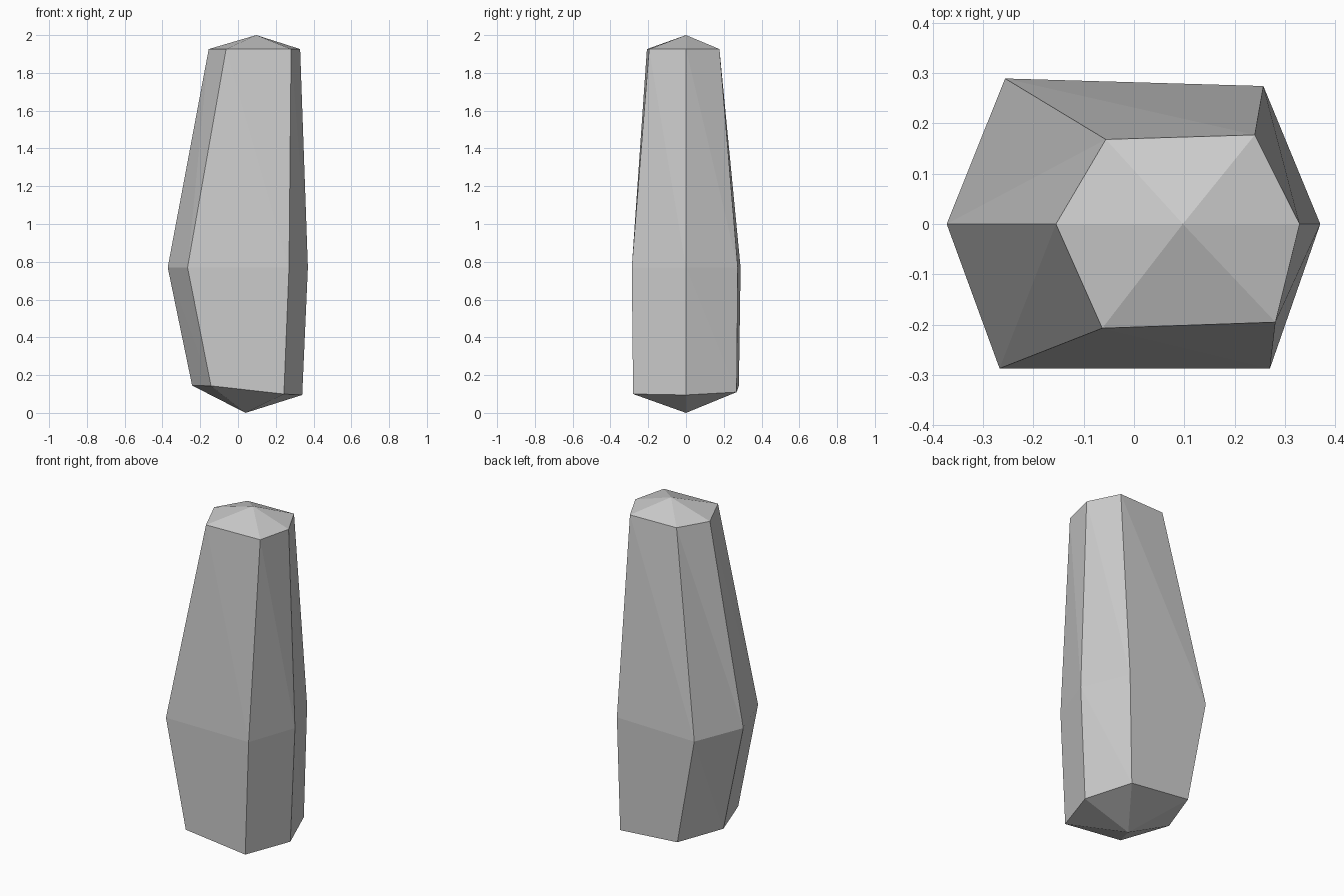
import bpy, bmesh

if "Cube" in bpy.data.objects:
    bpy.data.objects.remove(bpy.data.objects["Cube"])

# Six-sided cross-sections, counter-clockwise from the right corner
bottom = [(0.34, 0, 0.095), (0.24, 0.268, 0.11), (-0.14, 0.28, 0.145),
          (-0.243, 0, 0.145), (-0.143, -0.28, 0.143), (0.243, -0.28, 0.1)]
middle = [(x, y, 0.77) for x, y in
          [(0.37, 0), (0.257, 0.274), (-0.256, 0.289),
           (-0.372, 0), (-0.267, -0.287), (0.27, -0.287)]]
top = [(x, y, 1.926) for x, y in
       [(0.329, 0), (0.24, 0.177), (-0.056, 0.168),
        (-0.155, 0), (-0.063, -0.207), (0.281, -0.195)]]

bm = bmesh.new()
rings = [[bm.verts.new(p) for p in ring] for ring in (bottom, middle, top)]
base_tip = bm.verts.new((0.04, 0, 0))
top_tip = bm.verts.new((0.097, 0, 2))

for i in range(6):
    j = (i + 1) % 6
    # Faceted sides
    for low, high in zip(rings, rings[1:]):
        bm.faces.new((low[i], low[j], high[i]))
        bm.faces.new((low[j], high[j], high[i]))
    # Shallow pointed ends
    bm.faces.new((rings[0][j], rings[0][i], base_tip))
    bm.faces.new((rings[-1][i], rings[-1][j], top_tip))

bmesh.ops.recalc_face_normals(bm, faces=bm.faces)
mesh = bpy.data.meshes.new("standing_stone")
bm.to_mesh(mesh)
bm.free()
bpy.context.collection.objects.link(bpy.data.objects.new("standing_stone", mesh))
